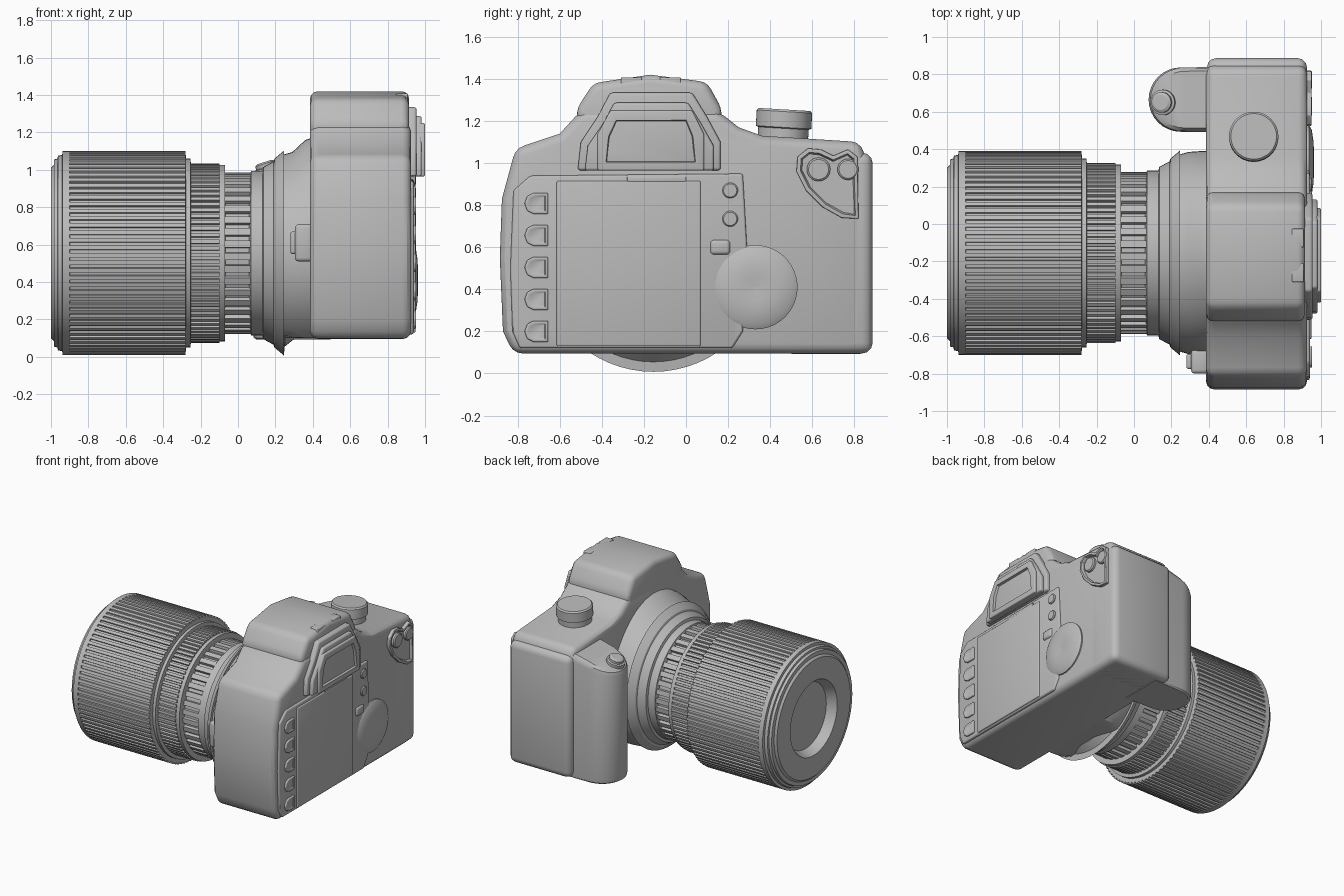
import bpy, bmesh
from math import sin, cos, pi
from mathutils import Matrix, Vector, Euler

if "Cube" in bpy.data.objects:
    bpy.data.objects.remove(bpy.data.objects["Cube"])

grey = bpy.data.materials.new("plain_grey")
grey.use_nodes = True
grey.diffuse_color = (0.5, 0.5, 0.5, 1)
grey.node_tree.nodes["Principled BSDF"].inputs["Base Color"].default_value = (0.5, 0.5, 0.5, 1)

AY, AZ = -0.155, 0.555      # lens axis


def finish(name, bm):
    bmesh.ops.recalc_face_normals(bm, faces=bm.faces[:])
    mesh = bpy.data.meshes.new(name)
    bm.to_mesh(mesh)
    bm.free()
    mesh.materials.append(grey)
    ob = bpy.data.objects.new(name, mesh)
    bpy.context.collection.objects.link(ob)
    return ob


def loft(name, rings, bevel=0.0, steps=()):
    """Skin a list of rings, round the sharp edges, then step the last cap inwards."""
    bm = bmesh.new()
    vs = [[bm.verts.new(p) for p in ring] for ring in rings]
    n = len(vs[0])
    for a, b in zip(vs, vs[1:]):
        for i in range(n):
            j = (i + 1) % n
            bm.faces.new((a[i], a[j], b[j], b[i]))
    bm.faces.new(vs[0])
    bm.faces.new(vs[-1])
    bmesh.ops.recalc_face_normals(bm, faces=bm.faces[:])
    if bevel:
        edges = [e for e in bm.edges if e.calc_face_angle(0) > 0.6]
        bmesh.ops.bevel(bm, geom=edges, offset=bevel, segments=3, profile=0.5,
                        affect='EDGES', clamp_overlap=True)
    bm.normal_update()
    if steps:
        cap = max((f for f in bm.faces if f.normal.x > 0.9), key=lambda f: f.calc_area())
        for thick, depth in steps:
            bmesh.ops.inset_individual(bm, faces=[cap], thickness=thick)
            bmesh.ops.inset_individual(bm, faces=[cap], thickness=0.008, depth=depth)
    return finish(name, bm)


def prism(name, pts, x0, x1, bevel=0.0, steps=()):
    """Extrude a (y, z) outline along x."""
    return loft(name, [[(x, y, z) for y, z in pts] for x in (x0, x1)], bevel, steps)


def block(name, lo, hi, bevel=0.0):
    pts = [(lo[1], lo[2]), (hi[1], lo[2]), (hi[1], hi[2]), (lo[1], hi[2])]
    return prism(name, pts, lo[0], hi[0], bevel)


def lathe(name, profile, loc, rot=(0, pi / 2, 0), segs=64):
    """Revolve (height, radius) pairs; the axis points along +x by default."""
    m = Matrix.Translation(loc) @ Euler(rot).to_matrix().to_4x4()
    rings = [[m @ Vector((max(r, 0.001) * cos(2 * pi * i / segs),
                          max(r, 0.001) * sin(2 * pi * i / segs), h)) for i in range(segs)]
             for h, r in profile]
    return loft(name, rings)


def ribbed(name, x0, x1, r_out, r_in, count):
    pts = []
    for i in range(count):
        for f, r in ((0, r_out), (0.55, r_out), (0.6, r_in), (0.95, r_in)):
            a = 2 * pi * (i + f) / count
            pts.append((AY + r * cos(a), AZ + r * sin(a)))
    return prism(name, pts, x0, x1)


# Main shell and viewfinder hump
prism("camera_body", [(-.82, .095), (.82, .095), (.86, .2), (.86, 1.0), (.83, 1.1),
                      (.36, 1.13), (.25, 1.17), (.15, 1.25), (-.5, 1.25), (-.6, 1.14),
                      (-.81, 1.07), (-.875, .83), (-.885, .55), (-.87, .2)],
      .385, .925, .045)
prism("viewfinder_hump", [(-.5, 1.1), (-.525, 1.25), (-.44, 1.38), (-.17, 1.42),
                          (.1, 1.385), (.175, 1.25), (.15, 1.1)], .385, .915, .04)
block("side_cover", (.39, .6, .095), (.925, .887, 1.05), .05)
for y in (-.26, -.075):
    block("shoe_tab", (.845, y - .05, 1.36), (.908, y + .05, 1.408), .006)

# Hand grip with a sloping top
plan = [(.5, .84)] + [(.25 + .172 * cos(a), .665 + .172 * sin(a))
                      for a in (pi / 2 + pi * i / 16 for i in range(17))] + [(.5, .49)]


def grip_ring(scale, z, slope):
    return [(.4 + (x - .4) * scale, .665 + (y - .665) * scale, z + slope * min(x, .42))
            for x, y in plan]


loft("hand_grip", [grip_ring(.93, .092, 0), grip_ring(.98, .102, 0), grip_ring(1, .13, 0),
                   grip_ring(1, .9, .32), grip_ring(.97, .93, .32), grip_ring(.88, .952, .32)])
lathe("shutter_button", [(-.04, .068), (.012, .068), (.016, .055), (.035, .055), (.044, .04)],
      (.155, .65, 1.0), (0, -.3, 0), 32)
lathe("mode_dial", [(-.05, .12), (.055, .12), (.06, .132), (.135, .132), (.145, .122)],
      (.64, .46, 1.11), (-.06, 0, 0), 48)

# Lens mount: round flange, and a shoulder blending up into the hump
lathe("mount_flange", [(.06, .41), (.07, .44), (.13, .44), (.135, .46), (.19, .49), (.195, .505),
                       (.245, .547), (.25, .50), (.3, .46)], (0, AY, AZ))


def shoulder_ring(x, r, top):
    ring = []
    for i in range(64):
        a = 2 * pi * i / 64
        z = AZ + r * sin(a) + top * max(0, sin(a)) ** 2
        ring.append((x, AY + r * cos(a), max(z, .1)))
    return ring


loft("mount_shoulder", [shoulder_ring(.22, .52, 0), shoulder_ring(.29, .54, 0),
                        shoulder_ring(.36, .545, .06), shoulder_ring(.42, .545, .08)])
block("release_base", (.305, -.8, .51), (.4, -.67, .71), .02)
block("release_button", (.28, -.775, .55), (.32, -.695, .67), .012)

# Lens barrel
lathe("lens_core", [(-.9, .535), (-.28, .535), (-.278, .505), (-.255, .505), (-.25, .465),
                    (-.1, .465), (-.098, .472), (-.07, .472), (-.068, .41), (.08, .41)],
      (0, AY, AZ))
lathe("lens_front_rim", [(-.93, .255), (-1.0, .29), (-1.0, .455), (-.985, .47), (-.984, .50),
                         (-.965, .505), (-.963, .52), (-.94, .525), (-.938, .546),
                         (-.9, .546), (-.898, .52)], (0, AY, AZ))
ribbed("zoom_ring", -.9, -.28, .546, .528, 84)
ribbed("focus_ring", -.25, -.1, .48, .462, 84)
ribbed("aperture_ring", -.07, .07, .432, .408, 40)

# Eyepiece: stepped hood around a recessed window
hood = [(-.515, .965), (-.5, 1.1), (-.42, 1.22), (-.36, 1.335), (.03, 1.335),
        (.1, 1.22), (.165, 1.1), (.165, .965)]
prism("eyepiece_hood", hood, .88, .955, .015)
prism("eyepiece_step", [(-.17 + (y + .17) * .9, .965 + (z - .965) * .87) for y, z in hood],
      .94, .982, .012)
prism("eyepiece_frame", [(-.42, .965), (-.42, 1.14), (-.36, 1.25), (.03, 1.25),
                         (.085, 1.14), (.085, .965)], .95, 1.0, .008,
      [(.045, -.03), (.05, -.025), (.01, .015)])

# Rear panel and screen
prism("rear_panel", [(-.79, .12), (.22, .12), (.27, .2), (.29, .6), (.27, .95), (-.74, .94),
                     (-.82, .87), (-.835, .5), (-.825, .2)], .9, .94, .012)
block("screen", (.92, -.615, .13), (.949, .07, .915), .008)
block("screen_tab", (.92, -.28, .91), (.946, 0, .935), .004)

# Column of D-shaped keys
for i in range(5):
    z = .2 + .152 * i
    key = [(.055, -.05), (.055, .05), (-.015, .05), (-.045, .035), (-.058, 0),
           (-.045, -.035), (-.015, -.05)]
    prism("rear_key", [(-.71 + y, z + h) for y, h in key], .92, .953, .006, [(.008, -.004)])

# Control pad, small buttons and thumb cluster
lathe("control_pad", [(.9, .2), (.935, .2), (.95, .175), (.96, .11), (.962, .06), (.954, .001)],
      (0, .33, .41))
block("pad_bridge", (.9, .16, .22), (.938, .34, .6), .01)
block("menu_button", (.92, .115, .565), (.953, .21, .635), .02)
for y, z, r in ((.21, .87, .037), (.21, .735, .037), (.63, .97, .056), (.77, .97, .05)):
    lathe("round_button", [(.9, r), (.945, r), (.952, r * .85), (.952, .001)], (0, y, z), segs=28)
prism("thumb_cluster", [(.525, .96), (.53, 1.03), (.58, 1.07), (.64, 1.065), (.7, 1.035),
                        (.77, 1.065), (.815, 1.03), (.82, .735), (.74, .74), (.65, .79),
                        (.57, .87)], .9, .95, .005, [(.014, -.02)])

# Smooth shading with crisp edges
for ob in bpy.context.scene.objects:
    ob.select_set(ob.type == 'MESH' and grey.name in ob.data.materials)
    if ob.select_get():
        bpy.context.view_layer.objects.active = ob
bpy.ops.object.shade_smooth_by_angle(angle=0.52)
